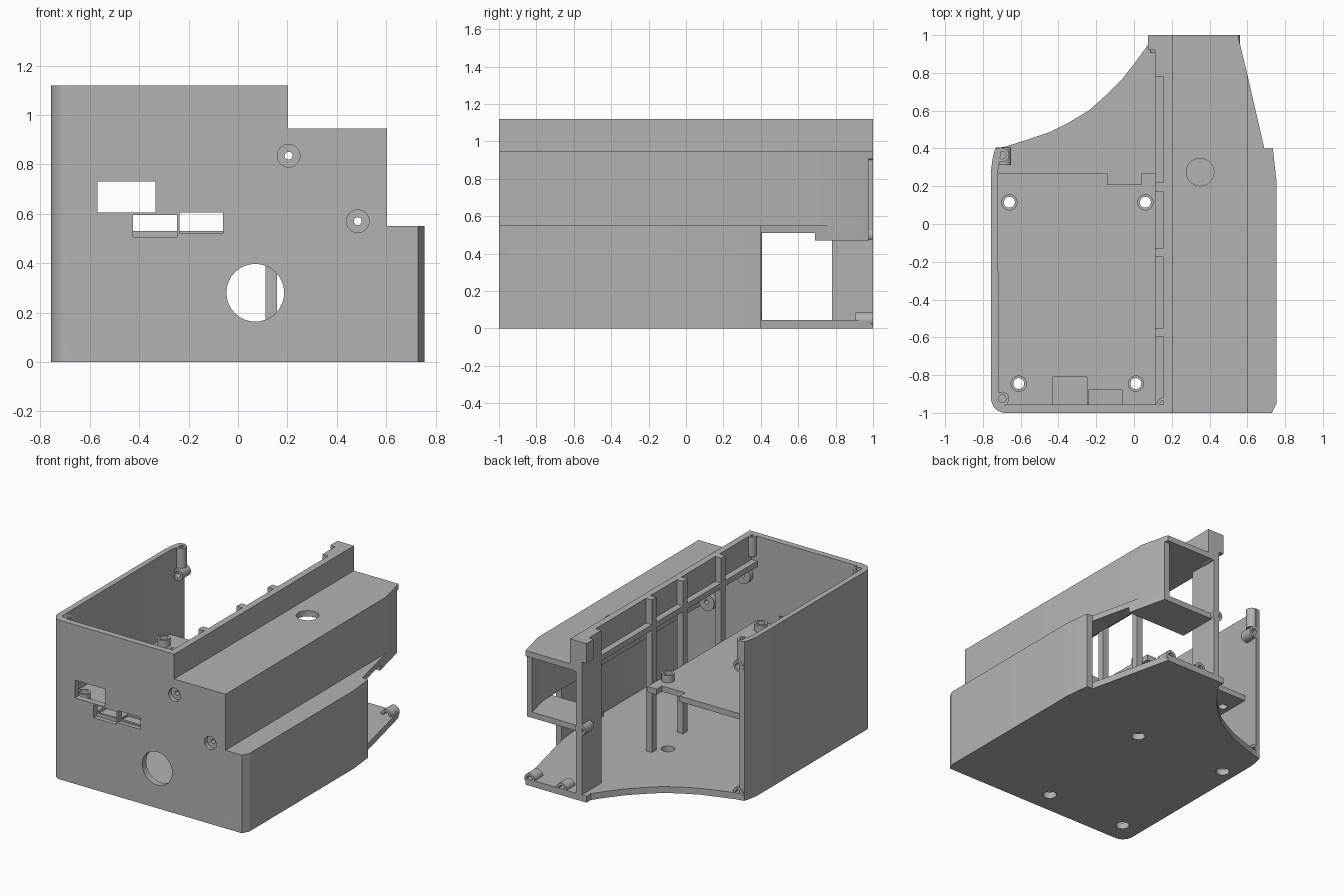
import bpy, bmesh, math
from mathutils import Matrix, Vector

if "Cube" in bpy.data.objects:
    bpy.data.objects.remove(bpy.data.objects["Cube"], do_unlink=True)

grey = bpy.data.materials.new("plain grey")
grey.use_nodes = True
GREY = (0.45, 0.45, 0.45, 1)
grey.diffuse_color = GREY
grey.node_tree.nodes["Principled BSDF"].inputs["Base Color"].default_value = GREY
parts = []
T = 0.045  # wall thickness
H = 1.12   # full height


def finish(name, bm):
    bmesh.ops.recalc_face_normals(bm, faces=bm.faces)
    mesh = bpy.data.meshes.new(name)
    bm.to_mesh(mesh)
    bm.free()
    mesh.materials.append(grey)
    ob = bpy.data.objects.new(name, mesh)
    bpy.context.collection.objects.link(ob)
    parts.append(ob)
    return ob


def prism(name, pts, lo, hi, axis="z"):
    """Extrude an outline along z, or an x-z outline along y."""
    bm = bmesh.new()
    place = (lambda a, b: (a, b, lo)) if axis == "z" else (lambda a, b: (a, lo, b))
    face = bm.faces.new([bm.verts.new(place(a, b)) for a, b in pts])
    ext = bmesh.ops.extrude_face_region(bm, geom=[face])
    step = Vector((0, 0, hi - lo)) if axis == "z" else Vector((0, hi - lo, 0))
    bmesh.ops.translate(bm, vec=step, verts=[v for v in ext["geom"] if isinstance(v, bmesh.types.BMVert)])
    return finish(name, bm)


def box(name, x0, x1, y0, y1, z0, z1):
    return prism(name, [(x0, y0), (x1, y0), (x1, y1), (x0, y1)], z0, z1)


def cyl(name, centre, r, length, axis="z"):
    bm = bmesh.new()
    bmesh.ops.create_cone(bm, cap_ends=True, segments=32, radius1=r, radius2=r, depth=length)
    if axis == "y":
        bmesh.ops.rotate(bm, matrix=Matrix.Rotation(math.pi / 2, 3, "X"), verts=bm.verts)
    bmesh.ops.translate(bm, vec=centre, verts=bm.verts)
    return finish(name, bm)


def cut(ob, cutters):
    for c in cutters:
        c.hide_render = True
        m = ob.modifiers.new("cut", "BOOLEAN")
        m.operation, m.solver, m.object = "DIFFERENCE", "EXACT", c
    deps = bpy.context.evaluated_depsgraph_get()
    mesh = bpy.data.meshes.new_from_object(ob.evaluated_get(deps))
    ob.modifiers.clear()
    ob.data = mesh
    for c in cutters:
        parts.remove(c)
        bpy.data.objects.remove(c, do_unlink=True)


def boss(name, centre, r, hole, length, axis="z"):
    ob = cyl(name, centre, r, length, axis)
    cut(ob, [cyl("cutter", centre, hole, length * 1.2, axis)])


def arc(r):
    """Rounded front corner, from the front face round to the side."""
    return [(-0.68 - r * math.sin(a), -0.923 - r * math.cos(a))
            for a in (math.pi / 2 * i / 8 for i in range(9))]


# Floor with the concave back edge and four access holes
right_edge = [(0.73, -1), (0.755, -0.95), (0.755, 0.22), (0.735, 0.4), (0.69, 0.4)]
back_curve = [(0.075, 1), (0.075, 0.95), (0.01, 0.86), (-0.06, 0.77), (-0.15, 0.68),
              (-0.24, 0.6), (-0.34, 0.54), (-0.45, 0.485), (-0.57, 0.445), (-0.68, 0.41)]
side_back = [(-0.735, 0.4), (-0.75, 0.34), (-0.757, 0.28)]
floor = prism("floor", right_edge + [(0.55, 1)] + back_curve + side_back + arc(0.077)[::-1], 0, T)
mounts = [(-0.66, 0.115), (0.06, 0.115), (-0.61, -0.845), (0.01, -0.845)]
cut(floor, [cyl("cutter", (x, y, 0), 0.044, 0.3) for x, y in mounts])

# Tall side wall wrapping the rounded front corner
prism("tall_side_wall", arc(0.077) + side_back[::-1] + [(-0.7, 0.405), (-0.72, 0.28)]
      + arc(0.037)[::-1], 0, H)

# Stepped front wall with windows, a round port and screw recesses
front = prism("front_wall", [(-0.68, 0), (0.73, 0), (0.73, 0.55), (0.603, 0.55), (0.603, 0.945),
                             (0.203, 0.945), (0.203, H), (-0.68, H)], -1, -1 + T, "y")
screws = [(0.205, 0.835), (0.485, 0.57)]
for x, z in screws:
    cyl("front_screw_boss", (x, -0.945, z), 0.06, 0.05, "y")
windows = [(-0.57, -0.335, 0.605, 0.73), (-0.425, -0.248, 0.505, 0.595), (-0.236, -0.06, 0.52, 0.605)]
cut(front, [box("cutter", x0, x1, -1.1, -0.9, z0, z1) for x0, x1, z0, z1 in windows]
    + [cyl("cutter", (0.07, -1, 0.28), 0.117, 0.3, "y")]
    + [cyl("cutter", (x, -1, z), 0.046, 0.2, "y") for x, z in screws])
for ob in [p for p in parts if p.name.startswith("front_screw_boss")]:
    x, z = screws[0] if ob.name == "front_screw_boss" else screws[1]
    cut(ob, [cyl("cutter", (x, -0.95, z), 0.016, 0.3, "y")])

# Low side wall and the ledge over it
inner = 0.71
prism("low_side_wall", right_edge + [(0.69, 0.4), (inner, 0.22), (inner, -0.97), (0.7, -1)][1:], 0, 0.55)
prism("low_ledge", [(0.56, -1)] + right_edge + [(0.6, 0.79), (0.56, 0.79)], 0.51, 0.55)

# Upper channel: cover, side wall and back shelf
cover = prism("channel_cover", [(0.112, -0.96), (0.155, -0.96), (0.155, -1), (0.603, -1), (0.6, 0.79),
                                (0.55, 1), (0.155, 1), (0.155, 0.78), (0.112, 0.78)], 0.905, 0.945)
cut(cover, [cyl("cutter", (0.35, 0.275, 0.92), 0.073, 0.3)])
prism("channel_side_wall", [(0.56, -1), (0.603, -1), (0.6, 0.79), (0.556, 0.975),
                            (0.516, 0.975), (0.56, 0.79)], 0.51, 0.945)
prism("channel_shelf", [(0.155, 0.69), (0.623, 0.69), (0.6, 0.79), (0.556, 0.975), (0.155, 0.975)], 0.47, 0.51)

# Inner upright wall, posts and back column
box("tall_inner_wall", 0.157, 0.203, -1, 1, 0.905, H)
for y in (0.195, -0.15, -0.575):
    box("post", 0.112, 0.157, y - 0.024, y + 0.024, 0.02, H)
box("back_column", 0.112, 0.157, 0.78, 1, 0, H)
box("back_column_tab", 0.075, 0.112, 0.92, 1, 0.98, H)

# Circuit shelf with notches and mounting bosses
shelf = box("circuit_shelf", -0.73, 0.112, -0.97, 0.27, 0.49, 0.53)
cut(shelf, [box("cutter", -0.14, 0.04, 0.21, 0.4, 0.4, 0.6),
            box("cutter", -0.428, -0.25, -0.955, -0.81, 0.51, 0.6),
            box("cutter", -0.24, -0.06, -0.955, -0.88, 0.52, 0.6)]
    + [cyl("cutter", (x, y, 0.5), 0.03, 0.3) for x, y in mounts])
for x, y in mounts:
    boss("mounting_boss", (x, y, 0.55), 0.043, 0.029, 0.06)

# Lid screw bosses at the top, and back panel screw bosses
for x, y in ((-0.698, -0.925), (0.157, -0.955), (0.157, 0.96), (-0.698, 0.365)):
    boss("lid_boss", (x, y, 1.05), 0.037, 0.02, 0.14)
for x, z in ((0.52, 0.046), (0.27, 0.046), (0.125, 0.5), (0.16, 0.94)):
    boss("back_boss", (x, 0.953, z), 0.04, 0.022, 0.093, "y")
for z in (0.046, 0.94):
    boss("side_back_boss", (-0.69, 0.358, z), 0.04, 0.022, 0.093, "y")

# Smooth round surfaces, keep edges sharp
bpy.ops.object.select_all(action="DESELECT")
for ob in parts:
    ob.select_set(True)
bpy.context.view_layer.objects.active = parts[0]
bpy.ops.object.shade_smooth_by_angle(angle=math.radians(25))
